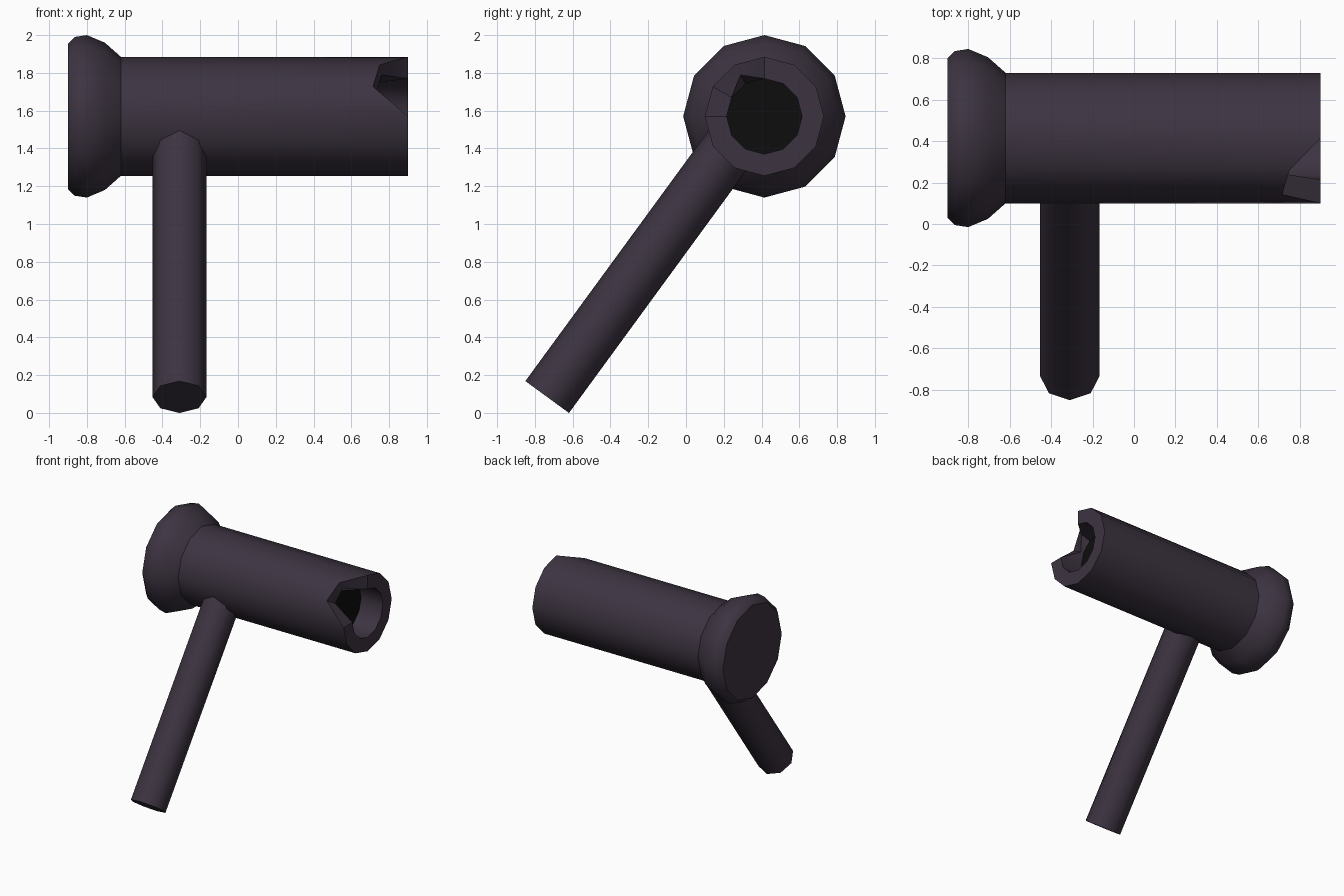
import bpy, bmesh, math
from mathutils import Vector

if "Cube" in bpy.data.objects:
    bpy.data.objects.remove(bpy.data.objects["Cube"])


def material(name, rgb):
    m = bpy.data.materials.new(name)
    m.diffuse_color = (*rgb, 1)
    m.use_nodes = True
    m.node_tree.nodes["Principled BSDF"].inputs["Base Color"].default_value = m.diffuse_color
    return m


plum = material("dark plum", (0.046, 0.034, 0.053))
black = material("bore black", (0.004, 0.004, 0.004))


def loft(name, rings, mats, cap_mats=(0, 0), angle=40):
    """Skin a list of vertex rings and cap both ends."""
    bm = bmesh.new()
    rows = [[bm.verts.new(p) for p in ring] for ring in rings]
    n = len(rows[0])
    for a, b in zip(rows, rows[1:]):
        for i in range(n):
            j = (i + 1) % n
            bm.faces.new((a[i], a[j], b[j], b[i]))
    for row, mi in zip((rows[0], rows[-1]), cap_mats):
        bm.faces.new(row).material_index = mi
    bmesh.ops.recalc_face_normals(bm, faces=bm.faces)
    me = bpy.data.meshes.new(name)
    bm.to_mesh(me)
    bm.free()
    for m in mats:
        me.materials.append(m)
    ob = bpy.data.objects.new(name, me)
    bpy.context.collection.objects.link(ob)
    bpy.ops.object.select_all(action='DESELECT')
    ob.select_set(True)
    bpy.context.view_layer.objects.active = ob
    bpy.ops.object.shade_smooth_by_angle(angle=math.radians(angle))
    return ob


# Barrel: flared butt, straight tube, chipped rim and recessed bore
CY, CZ, SIDES = 0.415, 1.57, 12
profile = [(-0.90, 0.385), (-0.865, 0.42), (-0.80, 0.43), (-0.705, 0.39),
           (-0.62, 0.315), (0.90, 0.315), (0.90, 0.20), (0.70, 0.20)]
# chip in the rim: (ring, side) -> pushed-back x and radius
chip = {(5, 4): (0.75, 0.315), (5, 5): (0.715, 0.315),
        (6, 4): (0.76, 0.253), (6, 5): (0.725, 0.20)}
rings = []
for r, base in enumerate(profile):
    ring = []
    for k in range(SIDES):
        x, rad = chip.get((r, k), base)
        a = 2 * math.pi * k / SIDES
        ring.append((x, CY + rad * math.cos(a), CZ + rad * math.sin(a)))
    rings.append(ring)
loft("barrel", rings, [plum, black], cap_mats=(0, 1))

# Handle: slanted eight-sided rod running up into the barrel
axis = Vector((0, 0.59, 0.807)).normalized()
side = Vector((1, 0, 0))
up = axis.cross(side)
foot = Vector((-0.31, -0.735, 0.084))
rings = []
for t in (0, 1.8):
    rings.append([foot + axis * t + 0.143 * (side * math.cos(k * math.pi / 4) + up * math.sin(k * math.pi / 4))
                  for k in range(8)])
loft("handle", rings, [plum], angle=50)
